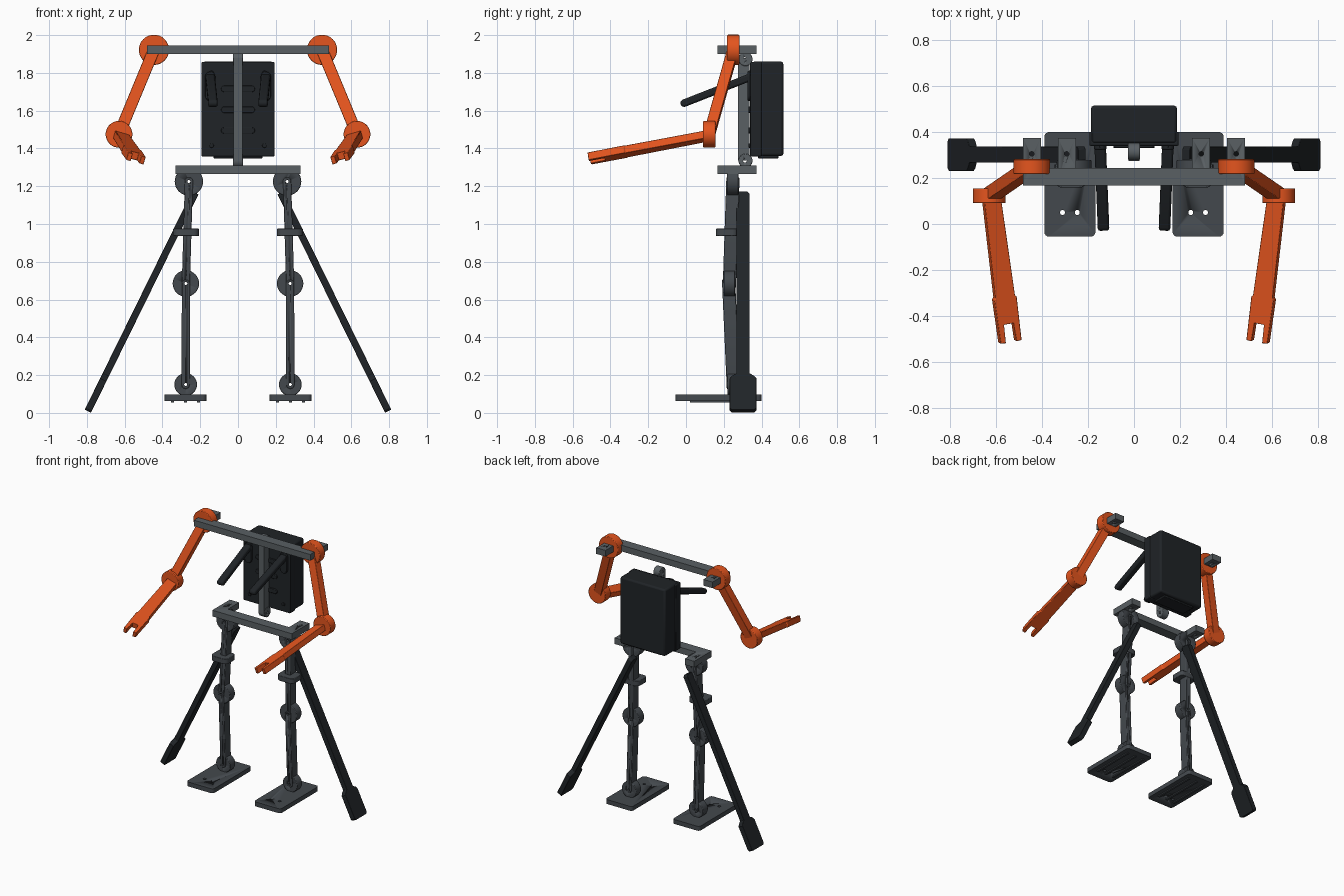
import bpy, bmesh
from math import pi, cos, sin, radians
from mathutils import Vector, Matrix

if "Cube" in bpy.data.objects:
    bpy.data.objects.remove(bpy.data.objects["Cube"])


def material(name, rgb):
    m = bpy.data.materials.new(name)
    m.diffuse_color = (*rgb, 1)
    m.use_nodes = True
    m.node_tree.nodes["Principled BSDF"].inputs["Base Color"].default_value = m.diffuse_color
    return m


ORANGE = material("orange", (0.78, 0.09, 0.013))
BLACK = material("black", (0.014, 0.017, 0.02))
STEEL = material("steel", (0.1, 0.115, 0.125))
GREY = material("dark_grey", (0.057, 0.066, 0.075))


def frame(a, b, normal, roll=0):
    """Axes at a: u towards b, n near normal, v across."""
    a, b, n = Vector(a), Vector(b), Vector(normal)
    u = (b - a).normalized()
    n = (n - u * n.dot(u)).normalized()
    n = Matrix.Rotation(roll, 3, u) @ n
    return a, u, n.cross(u), n


def solid(name, pts, fr, t, mat, bevel=0.0, mirror=False):
    """Extrude a 2D outline by t, centred on the frame."""
    o, u, v, n = fr
    bm = bmesh.new()
    lo = [bm.verts.new(o + u * p[0] + v * p[1] - n * t / 2) for p in pts]
    hi = [bm.verts.new(o + u * p[0] + v * p[1] + n * t / 2) for p in pts]
    bm.faces.new(lo)
    bm.faces.new(hi)
    for i in range(len(pts)):
        j = (i + 1) % len(pts)
        bm.faces.new((lo[i], lo[j], hi[j], hi[i]))
    bmesh.ops.recalc_face_normals(bm, faces=bm.faces)
    me = bpy.data.meshes.new(name)
    bm.to_mesh(me)
    bm.free()
    ob = bpy.data.objects.new(name, me)
    bpy.context.collection.objects.link(ob)
    if mat:
        me.materials.append(mat)
    if bevel:
        m = ob.modifiers.new("bevel", 'BEVEL')
        m.width, m.segments, m.limit_method = bevel, 2, 'ANGLE'
        m.angle_limit = radians(40)
    if mirror:
        ob.modifiers.new("mirror", 'MIRROR')
    bpy.context.view_layer.objects.active = ob
    ob.select_set(True)
    bpy.ops.object.shade_smooth_by_angle(angle=radians(30))
    ob.select_set(False)
    return ob


def capsule(length, w, k=8):
    r = w / 2
    arc = [pi / 2 + pi * i / k for i in range(k + 1)]
    return ([(r * cos(a), r * sin(a)) for a in arc] +
            [(length - r * cos(a), -r * sin(a)) for a in arc])


def rect(x0, x1, y0, y1, c=0.0):
    if not c:
        return [(x0, y0), (x1, y0), (x1, y1), (x0, y1)]
    out = []
    for cx, cy, s in ((x1 - c, y1 - c, 0), (x0 + c, y1 - c, 1), (x0 + c, y0 + c, 2), (x1 - c, y0 + c, 3)):
        out += [(cx + c * cos(s * pi / 2 + i * pi / 8), cy + c * sin(s * pi / 2 + i * pi / 8)) for i in range(5)]
    return out


def flat(z):
    return Vector((0, 0, z)), Vector((1, 0, 0)), Vector((0, 1, 0)), Vector((0, 0, 1))


def box(name, x, y, z, mat, bevel=0.0, mirror=False, corner=0.0):
    return solid(name, rect(*x, *y, corner), flat((z[0] + z[1]) / 2), z[1] - z[0], mat, bevel, mirror)


def disc(name, c, r, t, axis, mat, mirror=False, bevel=0.004, k=32):
    pts = [(r * cos(2 * pi * i / k), r * sin(2 * pi * i / k)) for i in range(k)]
    other = Vector((0, 0, 1)) if abs(axis[2]) < .5 else Vector((1, 0, 0))
    return solid(name, pts, frame(c, Vector(c) + other, axis), t, mat, bevel, mirror)


def drill(ob, c, r, t, axis):
    cut = disc("hole_cutter", c, r, t, axis, None, bevel=0, k=16)
    cut.hide_render = cut.hide_viewport = True
    m = ob.modifiers.new("hole", 'BOOLEAN')
    m.operation, m.object, m.solver = 'DIFFERENCE', cut, 'EXACT'
    i = ob.modifiers.find("mirror")
    if i >= 0:
        ob.modifiers.move(len(ob.modifiers) - 1, i)


X, Y, Z = (1, 0, 0), (0, 1, 0), (0, 0, 1)

# Shoulder and pelvis yokes: crossbars with rear tabs
for name, hx, z in (("shoulder_yoke", 0.482, 1.922), ("pelvis_yoke", 0.33, 1.288)):
    i = hx - 0.077
    pts = [(-hx, .167), (hx, .167), (hx, .374), (i, .374), (i, .243), (-i, .243), (-i, .374), (-hx, .374)]
    bar = solid(name, pts, flat(z), 0.046, STEEL)
    for s in (-1, 1):
        drill(bar, (s * (hx - .037), .305, z), 0.01, 0.1, Z)

# Spine with pinned lugs
box("spine", (-.023, .023), (.275, .335), (1.335, 1.88), STEEL)
for name, z in (("spine_top_lug", 1.873), ("spine_bottom_lug", 1.335)):
    lug = disc(name, (0, .315, z), 0.037, 0.052, X, STEEL)
    drill(lug, (0, .312, z), 0.01, 0.2, X)

# Backpack
box("backpack", (-.187, .187), (.35, .515), (1.36, 1.86), BLACK, 0.012)
box("backpack_front_panel", (-.194, .194), (.34, .40), (1.358, 1.857), BLACK, 0.006)
box("backpack_base_pad", (-.13, .13), (.38, .49), (1.348, 1.37), BLACK, 0.004)
for i, z in enumerate((1.715, 1.605, 1.495)):
    solid("panel_rib_%d" % (i + 1), capsule(.145, .034), frame((-.0725, .338, z), (1, .338, z), Y), .014, BLACK, .003)
for z in (1.80, 1.415):
    disc("panel_screw", (.14, .338, z), .012, .012, Y, BLACK, True, .002, 16)

# Forward handles on the backpack
solid("handle_mount", capsule(.10, .055), frame((.147, .335, 1.68), (.147, .335, 2), Y), .02, BLACK, .003, True)
solid("handle", capsule(.37, .04), frame((.147, .335, 1.775), (.132, -.035, 1.63), X), .05, BLACK, .01, True)

# Arms
sh, el = Vector((.445, .25, 1.922)), Vector((.63, .123, 1.475))
disc("shoulder_joint", sh, .08, .064, Y, ORANGE, True)
disc("elbow_joint", el, .071, .064, Y, ORANGE, True)
L = (el - sh).length
solid("upper_arm", rect(0, L, -.031, .031), frame(sh, el, Y), .058, ORANGE, .003, True)
# Forearm ending in a two-pronged gripper
half = [(0, .038), (.45, .044), (.455, .051), (.65, .048), (.652, .024), (.57, .022)]
outline = half + [(x, -y) for x, y in reversed(half)]
solid("forearm_gripper", outline, frame((.622, .123, 1.468), (.54, -.51, 1.347), Z, radians(15)),
      .042, ORANGE, .003, True)

# Legs
hip, knee, ankle = Vector((.26, .248, 1.225)), Vector((.276, .23, .685)), Vector((.277, .25, .15))
for name, c, r in (("hip_joint", hip, .075), ("knee_joint", knee, .07), ("ankle_joint", ankle, .06)):
    j = disc(name, c, r, .06, Y, GREY, True)
    drill(j, c, .008, .2, Y)
for name, a, b in (("thigh", hip, knee), ("shin", knee + Vector((0, -.004, 0)), ankle)):
    limb = solid(name, capsule((b - a).length, .043), frame(a, b, Y), .07, GREY, .004, True)
    for p in (a, b):
        drill(limb, p, .008, .2, Y)
box("thigh_collar", (.207, .343), (.158, .275), (.936, .975), GREY, .003, True, .03)

# Feet with holes and sole ribs
foot = box("foot", (.168, .39), (-.055, .40), (.064, .097), GREY, 0, True, .02)
for x in (.247, .311):
    drill(foot, (x, .05, .08), .011, .2, Z)
for x in (.21, .279, .348):
    box("sole_rib", (x - .008, x + .008), (.02, .35), (.056, .068), GREY, 0, True)

# Diagonal props with wide ends
a, b = Vector((.226, .302, 1.165)), Vector((.795, .302, .009))
L = (b - a).length
prop = [(-.0, .022), (.013, .035), (L - .215, .035), (L - .20, .06), (L - .185, .071), (L - .012, .071), (L, .06)]
prop += [(x, -y) for x, y in reversed(prop)]
solid("side_prop", prop, frame(a, b, X), .037, BLACK, .002, True)
